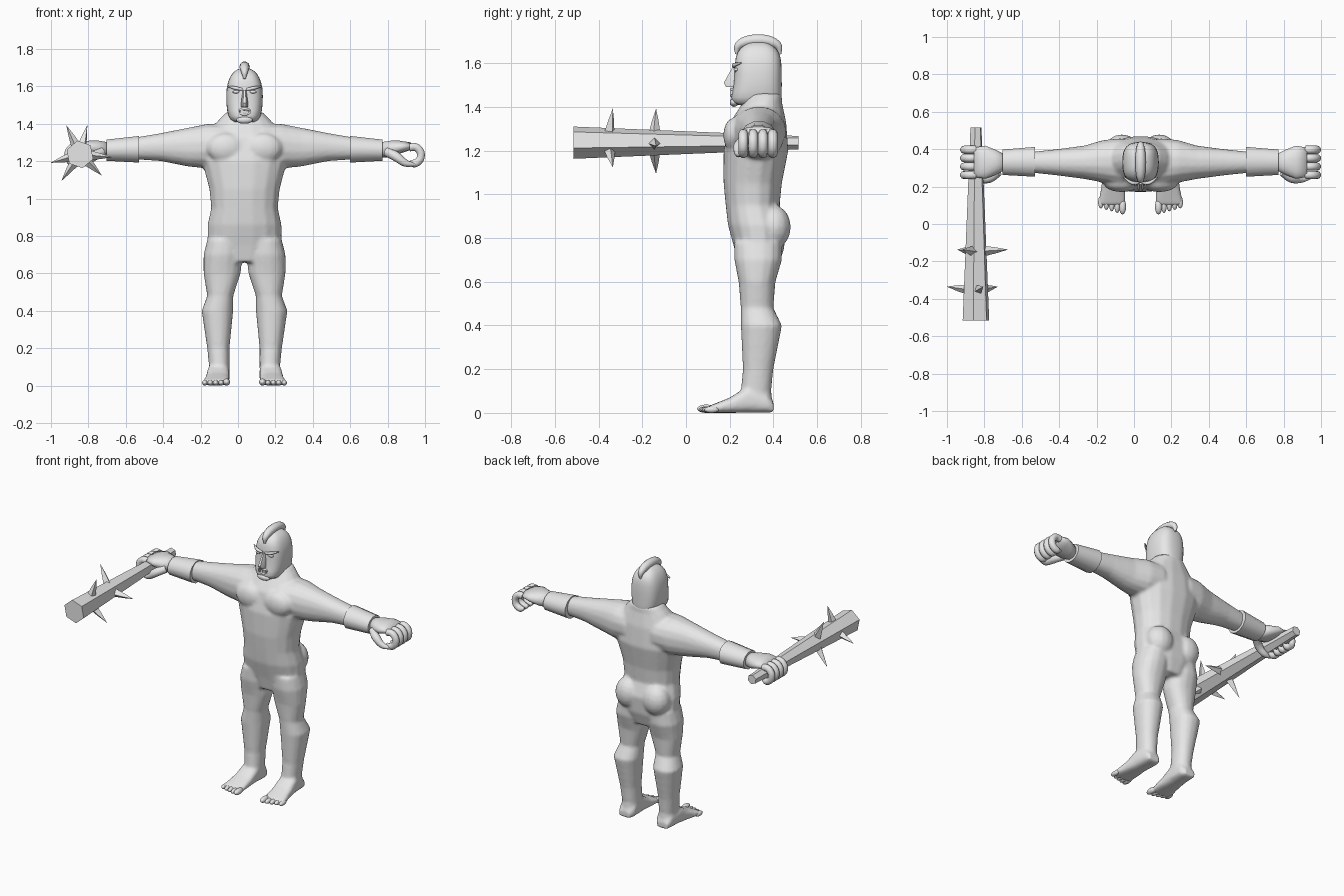
import bpy, bmesh, math
from mathutils import Vector, Matrix

if "Cube" in bpy.data.objects:
    bpy.data.objects.remove(bpy.data.objects["Cube"])

MIDDLE = .035  # symmetry plane of the figure
SIDES = {"left": 1, "right": -1}

grey = (.8, .8, .8, 1)
clay = bpy.data.materials.new("plain_grey")
clay.use_nodes = True
clay.diffuse_color = grey
clay.node_tree.nodes["Principled BSDF"].inputs["Base Color"].default_value = grey


def loft(bm, axis, rings, side=1, sides=16, power=.9):
    """Closed skin over rings (position, low a, high a, low b, high b) along an axis."""
    loops = []
    for position, low_a, high_a, low_b, high_b in rings:
        loop = []
        for i in range(sides):
            turn = math.tau * (i + .5) / sides
            c, s = math.cos(turn), math.sin(turn)
            c = math.copysign(abs(c) ** power, c)
            s = math.copysign(abs(s) ** power, s)
            a = (low_a + high_a + (high_a - low_a) * c) / 2
            b = (low_b + high_b + (high_b - low_b) * s) / 2
            x, y, z = {"x": (position, a, b), "y": (a, position, b), "z": (a, b, position)}[axis]
            loop.append(bm.verts.new((MIDDLE + side * x, y, z)))
        loops.append(loop)
    faces = [bm.faces.new(loops[0]), bm.faces.new(loops[-1])]
    for lower, upper in zip(loops, loops[1:]):
        for i in range(sides):
            j = (i + 1) % sides
            faces.append(bm.faces.new((lower[i], lower[j], upper[j], upper[i])))
    bmesh.ops.recalc_face_normals(bm, faces=faces)


def column(bm, rings, **options):
    """Upright loft centred on the symmetry plane: (height, half width, front, back)."""
    loft(bm, "z", [(z, -half, half, front, back) for z, half, front, back in rings], **options)


def placed(centre, size, side=1):
    x, y, z = centre
    return Matrix.Translation((MIDDLE + side * x, y, z)) @ Matrix.Diagonal((*size, 1))


def ball(bm, centre, radii, side=1):
    bmesh.ops.create_uvsphere(bm, u_segments=14, v_segments=10, radius=1,
                              matrix=placed(centre, radii, side))


def finish(name, mesh, angle):
    mesh.materials.clear()
    mesh.materials.append(clay)
    for polygon in mesh.polygons:
        polygon.use_smooth = angle > 0
    if angle > 0:
        mesh.set_sharp_from_angle(angle=math.radians(angle))
    ob = bpy.data.objects.new(name, mesh)
    bpy.context.collection.objects.link(ob)
    return ob


def part(name, bm, angle=60):
    mesh = bpy.data.meshes.new(name)
    bm.to_mesh(mesh)
    bm.free()
    return finish(name, mesh, angle)


def tube(name, points, side=1, roundness=3, angle=60):
    """Tapered tube through points (x, y, z, radius)."""
    curve = bpy.data.curves.new(name, "CURVE")
    curve.dimensions = "3D"
    curve.bevel_depth, curve.bevel_resolution = 1, roundness
    curve.resolution_u, curve.use_fill_caps = 5, True
    spline = curve.splines.new("BEZIER")
    spline.bezier_points.add(len(points) - 1)
    for knot, (x, y, z, radius) in zip(spline.bezier_points, points):
        knot.co = (MIDDLE + side * x, y, z)
        knot.radius = radius
        knot.handle_left_type = knot.handle_right_type = "AUTO"
    path = bpy.data.objects.new(name, curve)
    bpy.context.collection.objects.link(path)
    graph = bpy.context.evaluated_depsgraph_get()
    mesh = bpy.data.meshes.new_from_object(path.evaluated_get(graph), depsgraph=graph)
    bpy.data.objects.remove(path)
    return finish(name, mesh, angle)


# Body: torso, limbs and feet fused into one skin
body = bmesh.new()
column(body, [(.66, .13, .24, .42), (.75, .2, .22, .45), (.86, .2, .19, .46), (.95, .18, .18, .43),
              (1.05, .19, .17, .44), (1.2, .23, .17, .47), (1.33, .21, .2, .46),
              (1.42, .14, .26, .44), (1.46, .1, .28, .44)])
for side in SIDES.values():
    # Arm, from chest to wrist
    loft(body, "x", [(.1, .2, .46, 1.17, 1.4), (.2, .22, .45, 1.16, 1.4), (.3, .24, .42, 1.17, 1.38),
                     (.45, .26, .4, 1.2, 1.35), (.74, .29, .37, 1.22, 1.3)], side)
    # Leg, from hip to ankle
    loft(body, "z", [(.78, .01, .2, .22, .44), (.7, .01, .22, .22, .44), (.6, .02, .22, .24, .41),
                     (.48, .06, .2, .25, .4), (.4, .06, .23, .25, .44), (.2, .08, .2, .26, .4),
                     (.1, .08, .19, .25, .39), (.02, .08, .19, .24, .4)], side)
    # Foot, from heel to ball
    loft(body, "y", [(.4, .1, .18, 0, .05), (.37, .08, .19, 0, .09), (.28, .08, .2, 0, .12),
                     (.2, .08, .21, 0, .07), (.1, .08, .23, 0, .03)], side, power=.7)
    # Buttock and chest muscle
    ball(body, (.1, .4, .85), (.09, .08, .1), side)
    ball(body, (.1, .22, 1.27), (.1, .05, .08), side)
skin = part("body", body, 180)
fuse = skin.modifiers.new("fuse", "REMESH")
fuse.mode, fuse.voxel_size, fuse.use_smooth_shade = "VOXEL", .01, True
relax = skin.modifiers.new("relax", "SMOOTH")
relax.factor, relax.iterations = .5, 5

# Head, boxy towards the jaw
head = bmesh.new()
column(head, [(1.4, .07, .21, .44), (1.44, .09, .2, .44), (1.5, .1, .22, .44), (1.6, .1, .22, .44),
              (1.65, .08, .23, .43), (1.68, .06, .26, .4), (1.7, .02, .3, .36)], power=.7)
part("head", head, 180).modifiers.new("round", "SUBSURF").levels = 1

nose = bmesh.new()
column(nose, [(1.58, .01, .21, .26), (1.51, .02, .17, .26), (1.49, .02, .18, .26)], sides=8)
part("nose", nose, 50)

chin = bmesh.new()
ball(chin, (0, .22, 1.42), (.045, .02, .02))
part("chin", chin, 180)

# Mouth: two lips meeting at the corners, with teeth between
mouth = 1.465
for name, bow in (("upper_lip", .015), ("lower_lip", -.015)):
    tube(name, [(x, .21 + abs(x) / 3, mouth + (bow if x == 0 else 0), .008 - abs(x) / 10)
                for x in (-.045, 0, .045)])
teeth = bmesh.new()
for i in range(-3, 4):
    bmesh.ops.create_cube(teeth, size=1, matrix=placed((i * .009, .21, mouth), (.007, .012, .018)))
part("teeth", teeth, 0)

# Crest arching over the skull
crest = []
for i in range(9):
    turn = math.pi * i / 8
    rise = max(math.sin(turn), 0) ** .6
    crest.append((0, .33 - .1 * math.cos(turn), 1.64 + .065 * rise, .006 + .022 * rise))
tube("crest", crest)

for label, side in SIDES.items():
    # Brow and eye
    tube(label + "_brow", [(.01, .22, 1.583, .007), (.045, .22, 1.59, .01), (.09, .25, 1.6, .004)],
         side)
    eye = bmesh.new()
    ball(eye, (.045, .23, 1.57), (.02, .012, .008), side)
    part(label + "_eye", eye)

    # Toes, the inner one largest
    toes = bmesh.new()
    for i in range(5):
        r = .015 if i else .019
        ball(toes, (.096 + .029 * i, .093 + .006 * i, r), (r, .042 - .002 * i, r), side)
    part(label + "_toes", toes)

    # Flared wrist cuff
    cuff = bmesh.new()
    loft(cuff, "x", [(.565, .25, .415, 1.19, 1.337), (.737, .26, .4, 1.2, 1.317)],
         side, sides=12, power=1)
    part(label + "_cuff", cuff, 40)

    # Palm, with fingers curling round a grip
    palm = bmesh.new()
    loft(palm, "x", [(.72, .29, .37, 1.22, 1.3), (.78, .26, .4, 1.22, 1.31),
                     (.83, .24, .42, 1.24, 1.31), (.89, .25, .41, 1.26, 1.3)], side)
    part(label + "_palm", palm, 180)
    for finger in range(4):
        bends = []
        for i in range(7):
            turn = 2 - .7 * i
            bends.append((.9 + .043 * math.cos(turn), .262 + .045 * finger,
                          1.232 + .045 * math.sin(turn), .007 if i == 6 else .022))
        tube(f"{label}_finger_{finger + 1}", bends, side)
    tube(label + "_thumb", [(.76, .28, 1.25, .025), (.81, .245, 1.225, .026),
                            (.86, .24, 1.19, .02), (.92, .25, 1.18, .006)], side)

# Six-sided club held in the right hand
grip = Vector((-.845, 0, 1.236))
club = bmesh.new()
lying = Matrix.Rotation(math.pi / 2, 4, "X") @ Matrix.Rotation(math.radians(11), 4, "Z")
bmesh.ops.create_cone(club, cap_ends=True, segments=6, radius1=.031, radius2=.075, depth=1.03,
                      matrix=Matrix.Translation(grip) @ lying)
part("club", club, 0)

# Two rings of three curved spikes
for ring, y, lean, reach, start in (("outer", -.357, .022, .16, 76), ("inner", -.147, .01, .17, -5)):
    for i in range(3):
        turn = math.radians(start + 120 * i)
        out = Vector((math.cos(turn), 0, math.sin(turn))) * reach
        points = []
        for along, radius in ((.25, .028), (.6, .017), (1, .001)):
            spot = grip + out * along
            points.append((spot.x - MIDDLE, y + lean * along, spot.z, radius))
        tube(f"{ring}_spike_{i + 1}", points, roundness=0, angle=0)
